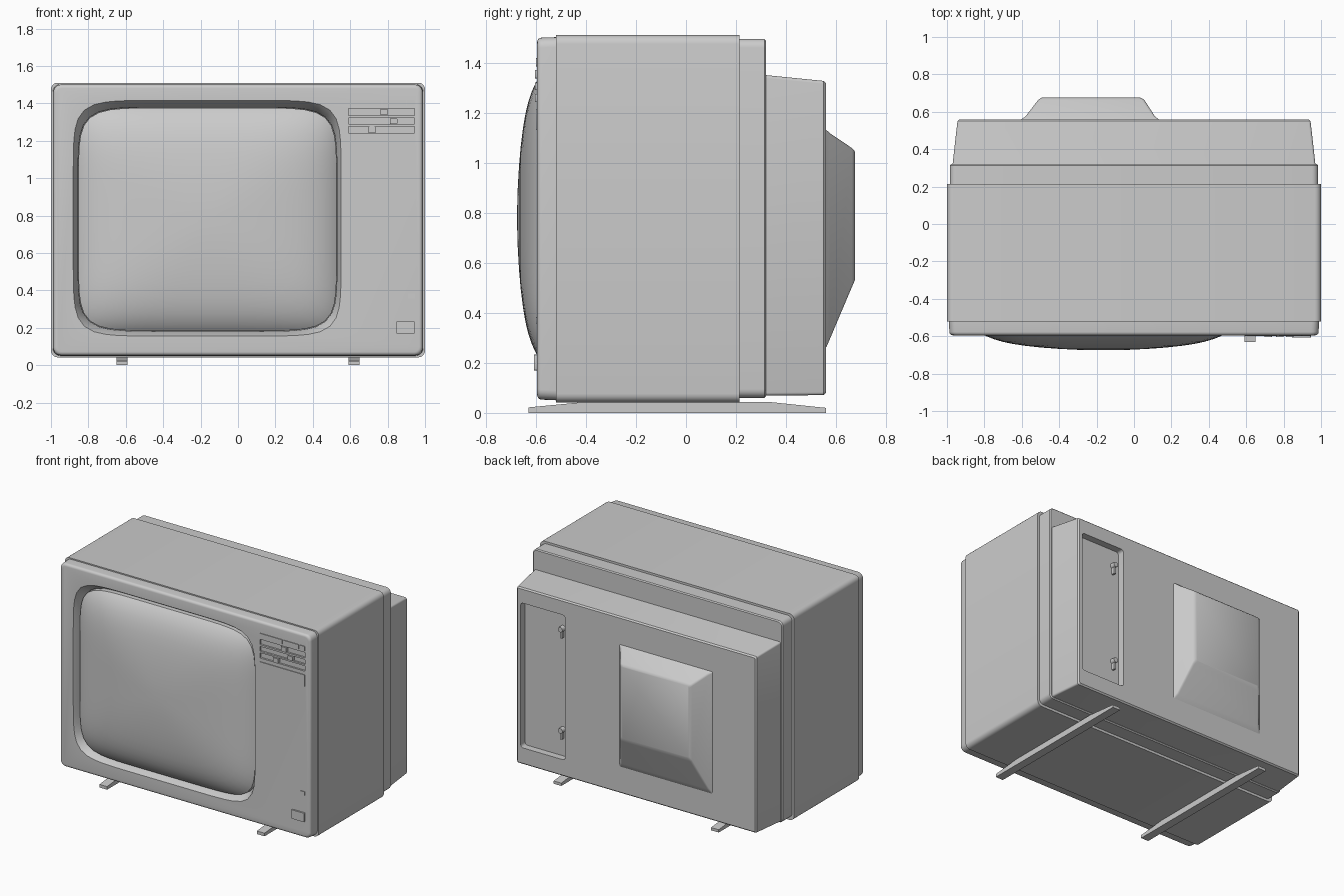
import bpy, bmesh, math

if "Cube" in bpy.data.objects:
    bpy.data.objects.remove(bpy.data.objects["Cube"])

CX, CZ = -0.163, 0.78          # screen centre


def finish(bm, name, smooth=True):
    bmesh.ops.recalc_face_normals(bm, faces=bm.faces[:])
    me = bpy.data.meshes.new(name)
    bm.to_mesh(me)
    bm.free()
    ob = bpy.data.objects.new(name, me)
    bpy.context.collection.objects.link(ob)
    if smooth:
        shade(ob)
    return ob


def activate(ob):
    bpy.ops.object.select_all(action='DESELECT')
    ob.select_set(True)
    bpy.context.view_layer.objects.active = ob


def shade(ob):
    activate(ob)
    bpy.ops.object.shade_smooth_by_angle(angle=math.radians(35))


def loft(name, rings, smooth=True):
    """Skin equal-length loops and cap both ends."""
    bm = bmesh.new()
    loops = [[bm.verts.new(p) for p in r] for r in rings]
    n = len(loops[0])
    for a, b in zip(loops, loops[1:]):
        for i in range(n):
            j = (i + 1) % n
            bm.faces.new((a[i], a[j], b[j], b[i]))
    bm.faces.new(loops[0])
    bm.faces.new(loops[-1])
    return finish(bm, name, smooth)


def rrect(y, x0, x1, z0, z1, r, seg=5):
    """Rounded rectangle loop in the plane y."""
    pts = []
    corners = [(x1 - r, z1 - r), (x0 + r, z1 - r), (x0 + r, z0 + r), (x1 - r, z0 + r)]
    for k, (cx, cz) in enumerate(corners):
        for i in range(seg + 1):
            a = math.pi / 2 * (k + i / seg)
            pts.append((cx + r * math.cos(a), y, cz + r * math.sin(a)))
    return pts


def tube_loop(y, hx, hz, cx=CX, cz=CZ, power=7.5, n=96):
    """Picture-tube outline: a rectangle with bowed sides and soft corners."""
    pts = []
    for i in range(n):
        a = 2 * math.pi * i / n
        c, s = math.cos(a), math.sin(a)
        r = (abs(c) ** power + abs(s) ** power) ** (-1 / power)
        pts.append((cx + hx * r * c, y, cz + hz * r * s))
    return pts


def box(name, x0, x1, y0, y1, z0, z1, r=0.004):
    return loft(name, [rrect(y0, x0, x1, z0, z1, r, 2), rrect(y1, x0, x1, z0, z1, r, 2)])


def cut(target, cutter):
    cutter.hide_render = True
    m = target.modifiers.new("cut", 'BOOLEAN')
    m.operation, m.solver, m.object = 'DIFFERENCE', 'EXACT', cutter
    activate(target)
    bpy.ops.object.modifier_apply(modifier=m.name)
    bpy.data.objects.remove(cutter)


# Cabinet sleeve and the slightly smaller ring behind it
loft("cabinet", [rrect(-0.52, -1, 1, 0.042, 1.51, 0.035), rrect(0.213, -1, 1, 0.042, 1.51, 0.035)])
loft("rear_ring", [rrect(0.20, -0.985, 0.985, 0.06, 1.495, 0.035),
                   rrect(0.313, -0.985, 0.985, 0.06, 1.495, 0.035),
                   rrect(0.32, -0.978, 0.978, 0.067, 1.488, 0.03)])

# Front bezel with rounded front edge and flared screen opening
bezel_rings = [rrect(-0.51, -0.99, 0.99, 0.05, 1.502, 0.04)]
for i in range(5):
    a = math.pi / 2 * i / 4
    d = 0.018 * (1 - math.cos(a))
    bezel_rings.append(rrect(-0.577 - 0.018 * math.sin(a), -0.987 + d, 0.987 - d,
                             0.053 + d, 1.50 - d, 0.04 - d * 0.6))
bezel = loft("front_bezel", bezel_rings, False)
cut(bezel, loft("opening_cutter", [
    tube_loop(-0.62, 0.728, 0.644, CX - 0.002, 0.788, 8),
    tube_loop(-0.595, 0.716, 0.63, CX - 0.002, 0.786, 8),
    tube_loop(-0.54, 0.693, 0.60), tube_loop(-0.50, 0.69, 0.595)], False))

# Slider slots and their knobs
for z0, z1, kx in ((1.335, 1.373, 0.78), (1.288, 1.322, 0.832), (1.24, 1.277, 0.717)):
    cut(bezel, box("slot_cutter", 0.59, 0.945, -0.62, -0.582, z0, z1))
    box("slider_knob", kx - 0.02, kx + 0.02, -0.603, -0.575, z0 + 0.002, z1 - 0.002)
shade(bezel)

# Bulging picture tube
rings = [tube_loop(-0.50, 0.69, 0.596)]
for r in (1, 0.985, 0.965, 0.94, 0.9, 0.85, 0.78, 0.7, 0.6, 0.48, 0.35, 0.2, 0.08):
    y = -0.675 + 0.062 * r ** 2 + 0.053 * r ** 8
    rings.append(tube_loop(y, 0.69 * r, 0.596 * r, power=2.5 + 5 * r ** 2))
loft("screen", rings)

# Front buttons, control door, indicator and power switch
for x0, x1 in ((0.59, 0.768), (0.772, 0.898), (0.902, 0.945)):
    box("top_button", x0, x1, -0.60, -0.58, 1.385, 1.418)
box("control_door", 0.59, 0.945, -0.60, -0.58, 1.13, 1.215)
box("indicator", 0.91, 0.945, -0.60, -0.58, 0.357, 0.383)
box("power_button", 0.845, 0.945, -0.607, -0.58, 0.17, 0.233)

# Tapered rear housing with recessed socket panel
housing = loft("rear_housing", [
    rrect(0.30, -0.972, 0.972, 0.069, 1.352, 0.012, 3),
    rrect(0.55, -0.944, 0.944, 0.071, 1.327, 0.012, 3),
    rrect(0.56, -0.934, 0.934, 0.08, 1.318, 0.01, 3)], False)
cut(housing, loft("recess_cutter", [rrect(0.51, 0.56, 0.91, 0.19, 1.22, 0.02),
                                    rrect(0.60, 0.56, 0.91, 0.19, 1.22, 0.02)], False))
shade(housing)

# Tube hump on the back
loft("tube_hump", [rrect(0.55, -0.61, 0.14, 0.25, 1.135, 0.01, 3),
                   rrect(0.562, -0.60, 0.13, 0.265, 1.13, 0.01, 3),
                   rrect(0.575, -0.58, 0.112, 0.295, 1.118, 0.012, 3),
                   rrect(0.664, -0.512, 0.055, 0.505, 1.058, 0.015, 3),
                   rrect(0.675, -0.495, 0.035, 0.53, 1.045, 0.015, 3)])

# Two sockets with short levers in the recess
for z in (1.10, 0.38):
    loft("socket", [rrect(0.50, 0.59, 0.63, z - 0.02, z + 0.02, 0.0199, 4),
                    rrect(0.545, 0.592, 0.628, z - 0.018, z + 0.018, 0.0179, 4)])
    box("socket_lever", 0.602, 0.618, 0.50, 0.535, z - 0.065, z - 0.01)

# Two runner feet, tapered toward the ends
profile = [(-0.63, 0), (0.56, 0), (0.56, 0.02), (0.33, 0.044), (-0.4, 0.044), (-0.63, 0.022)]
for side in (-1, 1):
    loft("runner_foot", [[(side * 0.62 + d, y, z) for y, z in profile] for d in (-0.03, 0.03)])
